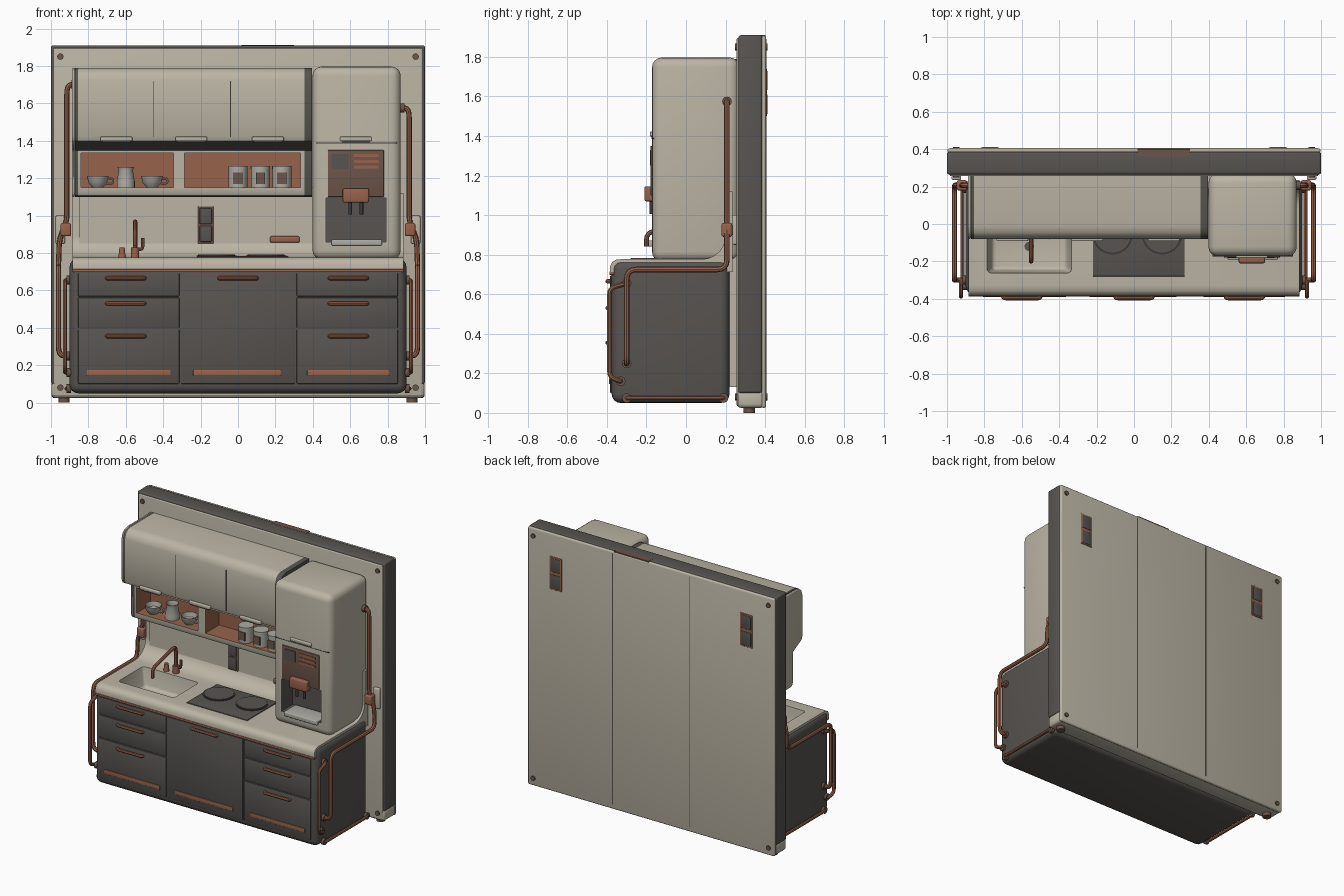
import bpy, bmesh, math
from mathutils import Vector, Matrix

if "Cube" in bpy.data.objects:
    bpy.data.objects.remove(bpy.data.objects["Cube"])

def material(name, col):
    m = bpy.data.materials.new(name)
    m.diffuse_color = (*col, 1)
    m.use_nodes = True
    m.node_tree.nodes["Principled BSDF"].inputs["Base Color"].default_value = m.diffuse_color
    return m

CREAM = material("cream enamel", (0.50, 0.46, 0.375))
DARK = material("charcoal", (0.095, 0.088, 0.080))
COPPER = material("copper", (0.31, 0.125, 0.072))
BROWN = material("dark bronze", (0.15, 0.090, 0.065))
CHINA = material("pale china", (0.42, 0.41, 0.37))
BLACK = material("soot black", (0.045, 0.042, 0.040))

def bake(ob):
    mesh = bpy.data.meshes.new_from_object(ob.evaluated_get(bpy.context.evaluated_depsgraph_get()))
    ob.modifiers.clear()
    ob.data = mesh
    return ob

def finish(name, bm, mat, bevel=0, segs=3):
    bmesh.ops.recalc_face_normals(bm, faces=bm.faces[:])
    me = bpy.data.meshes.new(name)
    bm.to_mesh(me)
    bm.free()
    me.materials.append(mat)
    ob = bpy.data.objects.new(name, me)
    bpy.context.collection.objects.link(ob)
    if bevel:
        b = ob.modifiers.new("bevel", 'BEVEL')
        b.width, b.segments, b.limit_method, b.angle_limit = bevel, segs, 'ANGLE', math.radians(50)
        bpy.context.view_layer.update()
        bake(ob)
    return ob

def box(name, x0, x1, y0, y1, z0, z1, mat, bevel=0, segs=3, taper=1.0):
    bm = bmesh.new()
    bmesh.ops.create_cube(bm, size=1)
    for v in bm.verts:
        t = taper if v.co.z < 0 else 1
        v.co = Vector(((x0 + x1) / 2 + v.co.x * (x1 - x0) * t,
                       (y0 + y1) / 2 + v.co.y * (y1 - y0) * t,
                       (z0 + z1) / 2 + v.co.z * (z1 - z0)))
    return finish(name, bm, mat, bevel, segs)

def prism(name, prof, x0, x1, mat, bevel=0):
    # (y, z) outline extruded along x
    bm = bmesh.new()
    f = bm.faces.new([bm.verts.new((x0, y, z)) for y, z in prof])
    ext = bmesh.ops.extrude_face_region(bm, geom=[f])
    bmesh.ops.translate(bm, vec=(x1 - x0, 0, 0), verts=[v for v in ext['geom'] if isinstance(v, bmesh.types.BMVert)])
    return finish(name, bm, mat, bevel)

def cyl(name, c, r, d, axis, mat, r2=None, segs=24):
    bm = bmesh.new()
    rot = {'z': Matrix(), 'x': Matrix.Rotation(math.pi / 2, 4, 'Y'), 'y': Matrix.Rotation(math.pi / 2, 4, 'X')}[axis]
    bmesh.ops.create_cone(bm, cap_ends=True, segments=segs, radius1=r, radius2=r if r2 is None else r2,
                          depth=d, matrix=Matrix.Translation(c) @ rot)
    return finish(name, bm, mat)

def lathe(name, prof, c, mat):
    bm = bmesh.new()
    vs = [bm.verts.new((c[0] + r, c[1], c[2] + z)) for r, z in prof]
    es = [bm.edges.new(p) for p in zip(vs, vs[1:])]
    bmesh.ops.spin(bm, geom=vs + es, cent=c, axis=(0, 0, 1), angle=2 * math.pi, steps=24)
    bmesh.ops.remove_doubles(bm, verts=bm.verts[:], dist=1e-4)
    return finish(name, bm, mat)

def pipe(name, pts, r=0.012, mat=COPPER, fillet=0.04):
    P = [Vector(p) for p in pts]
    path = [P[0]]
    for a, b, c in zip(P, P[1:], P[2:]):
        s = b + (a - b).normalized() * min(fillet, (a - b).length * 0.48)
        e = b + (c - b).normalized() * min(fillet, (c - b).length * 0.48)
        path += [s * (1 - t) ** 2 + b * 2 * t * (1 - t) + e * t * t for t in (0, .25, .5, .75, 1)]
    path.append(P[-1])
    cu = bpy.data.curves.new(name, 'CURVE')
    cu.dimensions, cu.bevel_depth, cu.bevel_resolution, cu.use_fill_caps = '3D', r, 2, True
    sp = cu.splines.new('POLY')
    sp.points.add(len(path) - 1)
    for q, p in zip(sp.points, path):
        q.co = (*p, 1)
    tmp = bpy.data.objects.new(name + "_path", cu)
    bpy.context.collection.objects.link(tmp)
    bpy.context.view_layer.update()
    me = bpy.data.meshes.new_from_object(tmp.evaluated_get(bpy.context.evaluated_depsgraph_get()))
    bpy.data.objects.remove(tmp)
    me.materials.clear()
    me.materials.append(mat)
    ob = bpy.data.objects.new(name, me)
    bpy.context.collection.objects.link(ob)

def cut(ob, cutter):
    mat = cutter.data.materials[0]
    if mat.name not in [m.name for m in ob.data.materials]:
        ob.data.materials.append(mat)
    m = ob.modifiers.new("cut", 'BOOLEAN')
    m.object, m.operation, m.solver, m.material_mode = cutter, 'DIFFERENCE', 'EXACT', 'TRANSFER'
    bpy.context.view_layer.update()
    bake(ob)

# wall panel: dark rim between cream front and back skins
box("panel_rim", -1, 1, 0.265, 0.385, 0.10, 1.91, DARK, 0.012)
box("panel_front", -0.985, 0.985, 0.256, 0.275, 0.035, 1.895, CREAM, 0.006)
box("panel_back", -0.997, 0.997, 0.38, 0.405, 0.025, 1.907, CREAM, 0.012)
box("panel_base", -0.997, 0.997, 0.26, 0.395, 0.025, 0.11, CREAM, 0.02)
box("rim_patch", 0.02, 0.30, 0.36, 0.402, 1.90, 1.911, BROWN)
box("wall_spacer", -0.85, 0.85, 0.19, 0.27, 0.13, 1.15, CREAM)
for s in (-1, 1):
    box("back_seam", s * 0.31 - 0.003, s * 0.31 + 0.003, 0.40, 0.4065, 0.06, 1.89, DARK)
    box("back_vent_frame", s * 0.77 - 0.05, s * 0.77 + 0.05, 0.40, 0.409, 1.50, 1.74, COPPER, 0.004)
    for z in (1.51, 1.63):
        box("back_vent_plate", s * 0.77 - 0.04, s * 0.77 + 0.04, 0.40, 0.412, z, z + 0.10, DARK, 0.004)
    for z in (0.08, 1.85):
        cyl("panel_screw", (s * 0.95, 0.33, z), 0.017, 0.165, 'y', BROWN, segs=12)
    cyl("panel_foot", (s * 0.93, 0.32, 0.015), 0.03, 0.03, 'z', BROWN)
    box("wall_bracket", s * 0.95 - 0.025, s * 0.95 + 0.025, 0.235, 0.26, 0.85, 1.0, CREAM, 0.008)

# base cabinet and countertop sweeping up into the splashback
cabinet = box("base_cabinet", -0.9, 0.9, -0.376, 0.22, 0.05, 0.772, DARK, 0.045, 4)
cove = [(0.20 - 0.12 * math.cos(a), 0.895 - 0.12 * math.sin(a)) for a in [0]]
cove = [(0.08 + 0.12 * math.sin(a), 0.897 - 0.12 * math.cos(a)) for a in [i * math.pi / 12 for i in range(7)]]
counter = prism("countertop", [(-0.384, 0.712), (-0.384, 0.74), (-0.374, 0.762), (-0.355, 0.774), (-0.33, 0.777)]
                + cove + [(0.20, 1.12), (0.235, 1.12), (0.235, 0.712)], -0.885, 0.885, CREAM)
sink = box("sink_cutter", -0.79, -0.33, -0.265, 0.03, 0.64, 0.80, CREAM, 0.02, 3, 0.86)
sink.hide_render = True
cut(counter, sink)
cut(cabinet, sink)
bpy.data.objects.remove(sink)
cyl("sink_drain", (-0.56, -0.12, 0.643), 0.025, 0.008, 'z', DARK)
box("counter_trim", -0.885, 0.885, -0.388, -0.36, 0.698, 0.714, COPPER, 0.003)

# drawer fronts, handles and kick strips
splits = [(0.10, 0.392), (0.398, 0.562), (0.568, 0.694)]
for x0, x1, rows in ((-0.855, -0.314, splits), (-0.306, 0.306, [(0.10, 0.694)]), (0.314, 0.855, splits)):
    for z0, z1 in rows:
        box("drawer_front", x0, x1, -0.384, -0.36, z0, z1, DARK, 0.005, 2)
for x, zs in ((-0.60, (0.355, 0.53, 0.665)), (0, (0.665,)), (0.59, (0.355, 0.53, 0.665))):
    for z in zs:
        pipe("drawer_handle", [(x - 0.10, -0.375, z), (x - 0.10, -0.397, z), (x + 0.10, -0.397, z),
                               (x + 0.10, -0.375, z)], 0.011, fillet=0.015)
for x0, x1 in ((-0.81, -0.36), (-0.24, 0.23), (0.37, 0.81)):
    box("kick_strip", x0, x1, -0.389, -0.37, 0.145, 0.175, COPPER, 0.003)

# hob
box("hob_plate", -0.22, 0.27, -0.28, 0.07, 0.77, 0.783, DARK, 0.003)
for x in (-0.115, 0.15):
    cyl("burner_ring", (x, -0.055, 0.784), 0.108, 0.006, 'z', BLACK, segs=40)
    cyl("burner", (x, -0.055, 0.787), 0.098, 0.008, 'z', DARK, segs=40)

# tap, lever and soap pump
pipe("tap", [(-0.55, 0.07, 0.77), (-0.55, 0.07, 0.975), (-0.55, -0.20, 0.91), (-0.55, -0.20, 0.84)])
cyl("tap_base", (-0.55, 0.07, 0.80), 0.022, 0.06, 'z', COPPER)
pipe("tap_lever", [(-0.55, 0.07, 0.82), (-0.51, 0.07, 0.82), (-0.51, 0.07, 0.88)], 0.009, fillet=0.015)
cyl("soap_pump", (-0.62, 0.06, 0.80), 0.02, 0.06, 'z', COPPER, 0.014)

# splashback fittings
box("socket_frame", -0.215, -0.13, 0.185, 0.21, 0.85, 1.05, BROWN, 0.006)
for z in (0.86, 0.955):
    box("socket", -0.205, -0.14, 0.178, 0.20, z, z + 0.085, DARK, 0.005)
box("towel_rail", 0.17, 0.33, 0.16, 0.20, 0.855, 0.89, COPPER, 0.01)
box("splash_edge", 0.36, 0.40, 0.19, 0.21, 0.80, 1.11, BROWN)

# overhead cabinet with open shelf
over = [(0.27, 1.79), (-0.01, 1.79), (-0.045, 1.782), (-0.068, 1.762), (-0.08, 1.725), (-0.08, 1.425), (-0.07, 1.40),
        (0.03, 1.348), (0.03, 1.125), (0.038, 1.108), (0.055, 1.10), (0.27, 1.10)]
upper = prism("overhead_cabinet", over, -0.856, 0.356, CREAM)
for x0, x1 in ((-0.84, -0.345), (-0.285, 0.335)):
    niche = box("niche_cutter", x0, x1, -0.05, 0.19, 1.15, 1.335, COPPER)
    niche.hide_render = True
    cut(upper, niche)
    bpy.data.objects.remove(niche)
upper.data.materials.append(DARK)
for p in upper.data.polygons:  # dark undersides
    if p.material_index == 0 and p.normal.z < -0.5 and abs(p.center.z - 1.335) > 0.005:
        p.material_index = len(upper.data.materials) - 1
prism("overhead_left_trim", over, -0.872, -0.856, DARK)
prism("overhead_left_cap", over, -0.888, -0.872, CREAM, 0.01)
prism("overhead_right_trim", over, 0.356, 0.395, DARK)
for x in (-0.45, -0.04):
    box("door_seam", x - 0.002, x + 0.002, -0.082, -0.07, 1.42, 1.72, BLACK)
for x, y in ((-0.65, -0.08), (-0.25, -0.08), (0.16, -0.08), (0.63, -0.17)):
    box("door_pull", x - 0.085, x + 0.085, y - 0.012, y + 0.01, 1.398, 1.422, CREAM, 0.006)
    box("pull_shadow_gap", x - 0.075, x + 0.075, y - 0.008, y + 0.01, 1.392, 1.398, DARK)

# crockery and jars
cup = [(0, 0), (0.03, 0), (0.05, 0.025), (0.058, 0.06), (0.053, 0.06), (0.045, 0.027), (0, 0.012)]
for x in (-0.75, -0.46):
    lathe("cup", cup, (x, 0.095, 1.151), CHINA)
    pipe("cup_handle", [(x + 0.05, 0.095, 1.20), (x + 0.082, 0.095, 1.20), (x + 0.082, 0.095, 1.172),
                        (x + 0.045, 0.095, 1.172)], 0.006, CHINA, 0.012)
lathe("jug", [(0, 0), (0.048, 0), (0.048, 0.03), (0.038, 0.09), (0.045, 0.11), (0.04, 0.11), (0.033, 0.09), (0.04, 0.01), (0, 0.01)],
      (-0.60, 0.10, 1.151), CHINA)
for x in (0.0, 0.12, 0.235):
    cyl("jar", (x, 0.095, 1.20), 0.05, 0.10, 'z', CHINA)
    cyl("jar_lid", (x, 0.095, 1.257), 0.052, 0.014, 'z', CHINA)
    box("jar_label", x - 0.025, x + 0.025, 0.042, 0.06, 1.17, 1.23, BROWN)

# tall unit with drinks machine
tall = box("tall_unit", 0.398, 0.87, -0.172, 0.27, 0.765, 1.797, CREAM, 0.05, 4)
bay = box("bay_cutter", 0.47, 0.79, -0.25, -0.04, 0.86, 1.095, DARK)
bay.hide_render = True
cut(tall, bay)
bpy.data.objects.remove(bay)
box("tall_door_seam", 0.42, 0.85, -0.1735, -0.16, 1.386, 1.390, BLACK)
box("machine_panel", 0.48, 0.78, -0.179, -0.16, 1.10, 1.35, BROWN, 0.003)
box("machine_screen", 0.50, 0.59, -0.183, -0.16, 1.25, 1.33, DARK)
for z in (1.26, 1.29, 1.32):
    box("machine_button", 0.62, 0.75, -0.183, -0.16, z - 0.008, z + 0.008, COPPER)
box("dispenser_head", 0.56, 0.70, -0.21, -0.15, 1.07, 1.145, COPPER, 0.008)
for x in (0.60, 0.66):
    cyl("dispenser_nozzle", (x, -0.175, 1.04), 0.01, 0.07, 'z', BLACK, segs=12)
box("drip_tray", 0.50, 0.77, -0.19, -0.05, 0.84, 0.872, CHINA, 0.006)

# side pipework, mirrored
for s, top in ((-1, 1.70), (1, 1.575)):
    pipe("service_pipe", [(s * 0.865, 0.207, top), (s * 0.915, 0.207, top), (s * 0.915, 0.207, 0.96), (s * 0.955, 0.207, 0.88),
                          (s * 0.96, 0.207, 0.725), (s * 0.96, -0.30, 0.725), (s * 0.96, -0.30, 0.25), (s * 0.895, -0.30, 0.25)],
         0.014, fillet=0.05)
    pipe("guard_rail", [(s * 0.895, -0.30, 0.655), (s * 0.925, -0.30, 0.655), (s * 0.925, -0.387, 0.63), (s * 0.925, -0.387, 0.18),
                        (s * 0.925, -0.33, 0.16), (s * 0.895, -0.33, 0.16)], 0.012, fillet=0.03)
    pipe("floor_pipe", [(s * 0.89, -0.30, 0.075), (s * 0.917, -0.30, 0.075), (s * 0.917, 0.19, 0.075), (s * 0.89, 0.19, 0.075)],
         0.011, fillet=0.02)
    box("pipe_valve", s * 0.92 - 0.028, s * 0.92 + 0.028, 0.18, 0.234, 0.89, 0.96, COPPER, 0.01)
    for y, z in ((0.207, top), (-0.30, 0.25), (-0.33, 0.16), (-0.30, 0.655), (-0.30, 0.075), (0.19, 0.075)):
        cyl("pipe_collar", (s * (0.88 if y > 0.2 else 0.905), y, z), 0.024, 0.022, 'x', BROWN, segs=16)

# smooth shading with kept sharp edges
for ob in bpy.context.scene.objects:
    ob.select_set(ob.type == 'MESH')
bpy.context.view_layer.objects.active = tall
bpy.ops.object.shade_smooth_by_angle(angle=math.radians(35))
